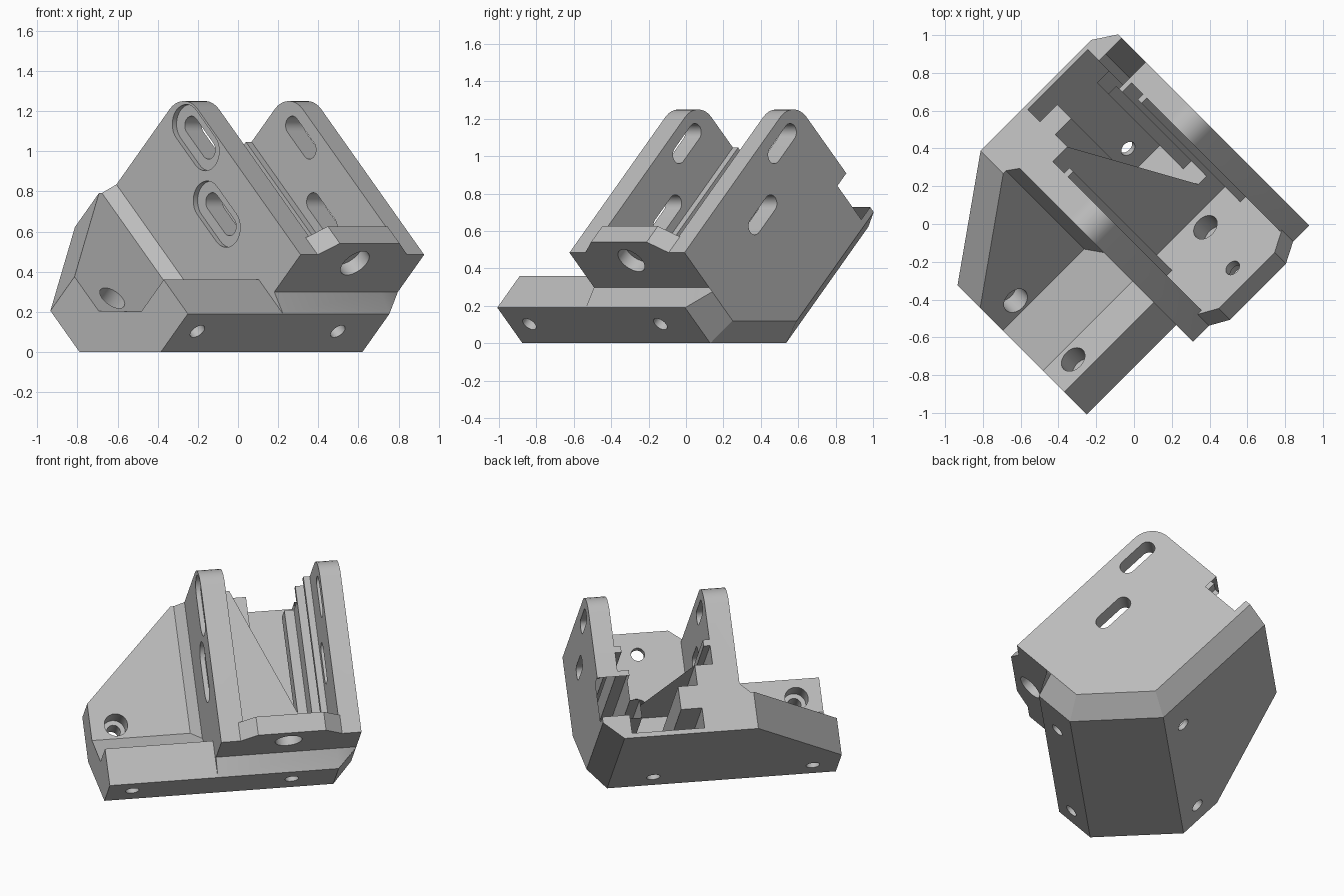
import bpy, bmesh
from math import sin, cos, pi, sqrt, radians
from mathutils import Vector

cube = bpy.data.objects.get("Cube")
if cube:
    bpy.data.objects.remove(cube)

grey = bpy.data.materials.new("plain_grey")
grey.use_nodes = True
grey.diffuse_color = (0.5, 0.5, 0.5, 1)
grey.node_tree.nodes["Principled BSDF"].inputs["Base Color"].default_value = grey.diffuse_color

# Bracket axes: p and q are the two tilted plate normals, v runs across the walls
P_AXIS = Vector((0.5, -0.5, -sqrt(0.5)))
Q_AXIS = Vector((0.5, -0.5, sqrt(0.5)))
V_AXIS = Vector((sqrt(0.5), sqrt(0.5), 0))


def world(p, q, v):
    return P_AXIS * p + Q_AXIS * q + V_AXIS * v


def place(axis, a, b, t):
    """Point of a cross-section at distance t along the named axis."""
    return {"p": world(t, a, b), "q": world(a, t, b), "v": world(a, b, t)}[axis]


def loft(name, axis, sections):
    """Solid through (distance, outline) sections with equal point counts."""
    bm = bmesh.new()
    rings = [[bm.verts.new(place(axis, a, b, t)) for a, b in pts] for t, pts in sections]
    n = len(rings[0])
    bm.faces.new(rings[0])
    bm.faces.new(rings[-1])
    for r, s in zip(rings, rings[1:]):
        for i in range(n):
            j = (i + 1) % n
            bm.faces.new((r[i], r[j], s[j], s[i]))
    bmesh.ops.recalc_face_normals(bm, faces=bm.faces)
    mesh = bpy.data.meshes.new(name)
    bm.to_mesh(mesh)
    bm.free()
    mesh.materials.append(grey)
    ob = bpy.data.objects.new(name, mesh)
    bpy.context.collection.objects.link(ob)
    return ob


def prism(name, axis, pts, lo, hi):
    return loft(name, axis, [(lo, pts), (hi, pts)])


def combine(base, tool, op="DIFFERENCE"):
    mod = base.modifiers.new("combine", "BOOLEAN")
    mod.operation, mod.solver, mod.object = op, "EXACT", tool
    bpy.context.view_layer.objects.active = base
    bpy.ops.object.modifier_apply(modifier=mod.name)
    bpy.data.objects.remove(tool)


def stadium(a, b, r, half=0.0, steps=16):
    """Circle, or a slot stretched along its first coordinate."""
    pts = []
    for k in range(2):
        for i in range(steps + (1 if half else 0)):
            ang = -pi / 2 + pi * k + pi * i / steps
            pts.append((a + (half if k == 0 else -half) + r * cos(ang), b + r * sin(ang)))
    return pts


# Limits shared by the plates
END, TIP, TOP = -1.04, 0.125, 0.81
P_OUT, P_IN, Q_OUT, Q_IN = 0.245, 0.005, -0.16, 0.08
LEDGE = 0.514
WALL_OUT, WALL_IN, FAR_IN, FAR_OUT = -0.22, -0.07, 0.52, 0.65

# Main block with rounded top corner and a chamfer round its far side
R = 0.14
corner = [(END + R - R * sin(t), TOP - R + R * cos(t))
          for t in [pi / 2 * i / 8 for i in range(9)]]
full = [(END, Q_OUT), (Q_OUT, Q_OUT), (P_OUT, P_OUT), (P_OUT, LEDGE),
        (TIP, 0.548), (TIP, TOP)] + corner
inset = [(END, -0.048), (-0.218, -0.048), (TIP, 0.295), (TIP, LEDGE),
         (TIP, 0.548), (TIP, TOP)] + corner
bracket = loft("corner_bracket", "v", [(WALL_OUT, full), (0.53, full), (FAR_OUT, inset)])

# Channel between the walls, with stepped rails
left_steps = [(0.04, 0.28), (WALL_IN, 0.28), (WALL_IN, 0.40), (-0.03, 0.40),
              (-0.03, 0.44), (WALL_IN, 0.44), (WALL_IN, 1)]
right_steps = [(FAR_IN, 1), (FAR_IN, 0.44), (0.48, 0.44), (0.48, 0.40),
               (FAR_IN, 0.40), (FAR_IN, 0.28), (0.45, 0.28)]
groove = [(0.45, 0.12), (0.39, 0.12), (0.39, 0), (0.48, 0), (0.48, -0.13),
          (0.03, -0.13), (0.03, 0), (0.16, 0), (0.16, 0.15), (0.04, 0.15)]


def swap(pts):
    return [(b, a) for a, b in pts]


combine(bracket, prism("channel", "p", swap(left_steps + right_steps + groove), -1.3, -0.15))
combine(bracket, prism("upper_channel", "p", swap(left_steps + right_steps), -1.3, P_IN))

# Notch at the back of the far wall
combine(bracket, prism("wall_notch", "p",
                       [(-0.01, 0.33), (0.245, 0.33), (0.245, 0.8), (-0.01, 0.8)], -1.3, -0.945))

# Side wing: two plates joined by an inner gusset, with a slanted end
wing = prism("side_wing", "v", [
    (END, Q_OUT), (Q_OUT, Q_OUT), (P_OUT, P_OUT), (P_OUT, LEDGE), (P_IN, LEDGE),
    (P_IN, 0.29), (-0.21, Q_IN), (END, Q_IN)], -0.89, -0.20)
combine(wing, prism("slant_cut", "q",
                    [(-0.45, -0.89), (-1.05, -0.29), (-1.3, -0.29), (-1.3, -1.1), (-0.24, -1.1)],
                    -0.5, 0.5))
combine(bracket, wing, "UNION")

# Fillets where the near wall meets the plates
combine(bracket, prism("lower_fillet", "p",
                       [(Q_IN - 0.02, -0.28), (Q_IN, -0.28), (Q_IN + 0.06, WALL_OUT),
                        (Q_IN + 0.06, -0.2), (Q_IN - 0.02, -0.2)], END, -0.05), "UNION")
combine(bracket, prism("front_fillet", "q",
                       [(P_IN + 0.02, -0.28), (P_IN, -0.28), (P_IN - 0.06, WALL_OUT),
                        (P_IN - 0.06, -0.2), (P_IN + 0.02, -0.2)], 0.15, LEDGE), "UNION")

# Raised lip on the front plate between the walls
combine(bracket, prism("front_lip", "p",
                       [(0.7, -0.10), (TOP, -0.10), (0.89, 0.0), (0.89, 0.42),
                        (TOP, 0.53), (0.7, 0.53)], P_IN, TIP), "UNION")

# Slots through both walls, recessed on the near side
for p, q in ((-0.81, 0.70), (-0.436, 0.535)):
    combine(bracket, prism("slot", "v", stadium(p, q, 0.047, 0.085), -0.5, 0.9))
    combine(bracket, prism("slot_recess", "v", stadium(p, q, 0.098, 0.095), -0.5, WALL_OUT + 0.03))

# Screw holes with counterbores in the front plate
for v in (-0.735, 0.255):
    combine(bracket, prism("front_hole", "p", stadium(0.39, v, 0.042), -0.12, 0.5))
    combine(bracket, prism("front_bore", "p", stadium(0.39, v, 0.072), -0.2, 0.12))

# Screw holes in the lower plate
for v in (-0.73, 0.26):
    combine(bracket, prism("lower_hole", "q", stadium(-0.30, v, 0.042), -0.4, 0.1))
    combine(bracket, prism("lower_bore", "q", stadium(-0.30, v, 0.072), -0.04, 0.13))

# Recessed hole through the front lip
combine(bracket, prism("lip_hole", "p", stadium(0.75, 0.205, 0.042), -0.1, 0.3))
combine(bracket, prism("lip_bore", "p", stadium(0.75, 0.205, 0.083), 0.05, 0.3))

bpy.ops.object.select_all(action="DESELECT")
bracket.select_set(True)
bpy.context.view_layer.objects.active = bracket
bpy.ops.object.shade_smooth_by_angle(angle=radians(25))
